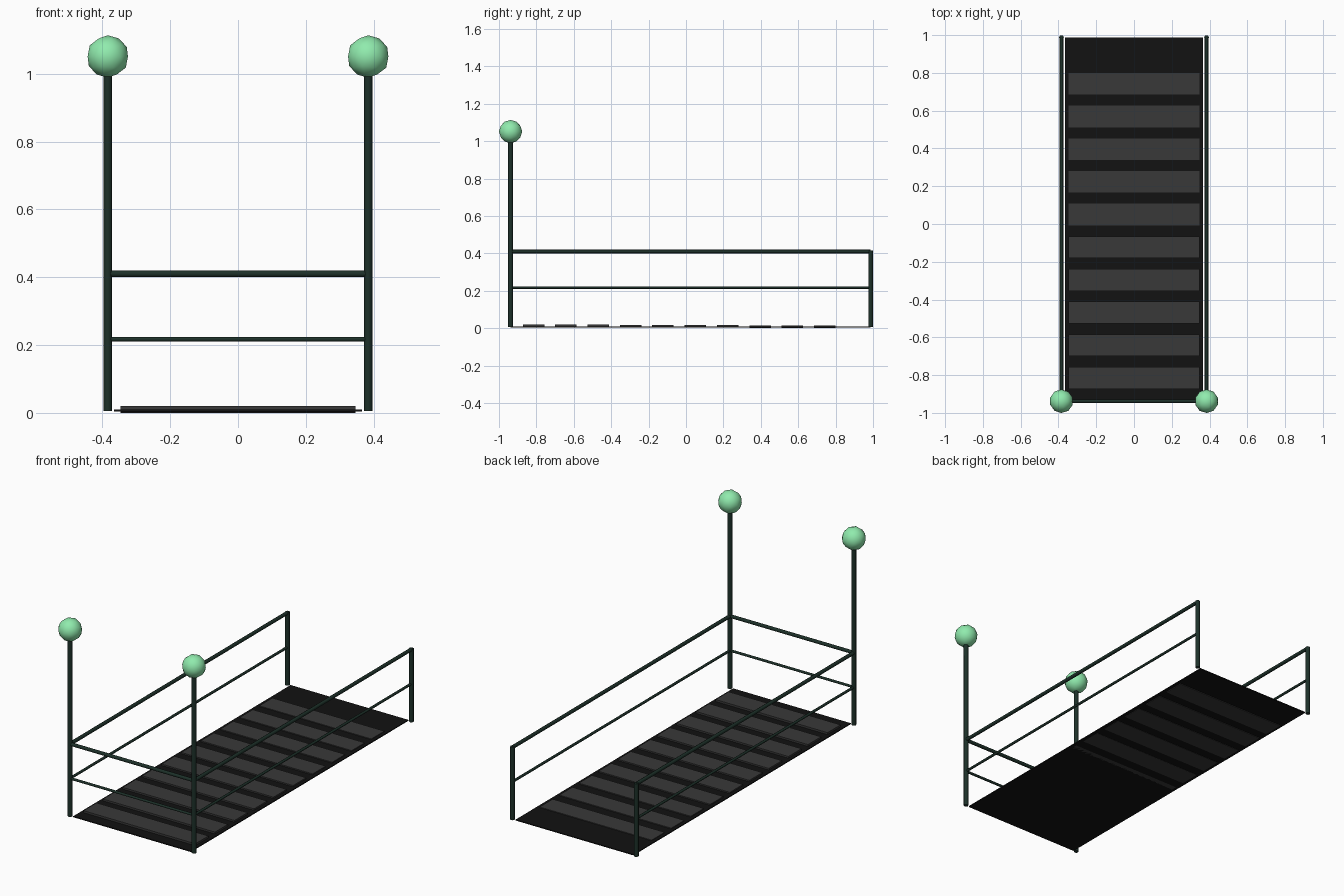
import bpy
from mathutils import Vector

if "Cube" in bpy.data.objects:
    bpy.data.objects.remove(bpy.data.objects["Cube"])


def material(name, rgb):
    m = bpy.data.materials.new(name)
    m.diffuse_color = (*rgb, 1)
    m.use_nodes = True
    m.node_tree.nodes["Principled BSDF"].inputs["Base Color"].default_value = m.diffuse_color
    return m


FRAME = material("dark_green_metal", (0.012, 0.03, 0.022))
DECK = material("black_belt", (0.006, 0.006, 0.006))
TREAD = material("grey_tread", (0.04, 0.04, 0.04))
LAMP = material("mint_glow", (0.28, 0.83, 0.42))

X = 0.384                  # post offset from the centre line
FRONT, BACK = -0.938, 0.987
RAIL_Z, MID_Z = 0.41, 0.217


def finish(name, mat, smooth=False):
    ob = bpy.context.object
    ob.name = name
    ob.data.materials.append(mat)
    if smooth:
        bpy.ops.object.shade_smooth_by_angle(angle=0.9)
    return ob


def tube(name, a, b, r):
    a, b = Vector(a), Vector(b)
    d = b - a
    bpy.ops.mesh.primitive_cylinder_add(
        vertices=8, radius=r, depth=d.length, location=(a + b) / 2,
        rotation=d.to_track_quat('Z', 'Y').to_euler())
    return finish(name, FRAME, True)


def box(name, x, y0, y1, z0, z1, mat):
    bpy.ops.mesh.primitive_cube_add(size=1, location=(0, (y0 + y1) / 2, (z0 + z1) / 2))
    bpy.context.object.scale = (2 * x, y1 - y0, z1 - z0)
    bpy.ops.object.transform_apply(location=False, rotation=False, scale=True)
    return finish(name, mat)


# Thin deck
box("deck", 0.365, FRONT, BACK, 0.004, 0.0095, DECK)

# Ten treads, each slightly lower toward the back
for i in range(10):
    y = -0.815 + i * 0.173
    z = 0.0072 - i * 0.0008
    box(f"tread_{i + 1}", 0.347, y - 0.0575, y + 0.0575, z, z + 0.0135, TREAD)

# Posts, lamp globes and side rails
for side, s in (("left", -1), ("right", 1)):
    tube(f"front_post_{side}", (s * X, FRONT, 0.006), (s * X, FRONT, 1.0), 0.0125)
    tube(f"back_post_{side}", (s * X, BACK, 0.006), (s * X, BACK, RAIL_Z + 0.005), 0.0125)
    bpy.ops.mesh.primitive_ico_sphere_add(
        subdivisions=2, radius=0.0625, location=(s * X, FRONT, 1.051))
    finish(f"lamp_globe_{side}", LAMP, True)
    tube(f"side_top_rail_{side}", (s * X, FRONT, RAIL_Z), (s * X, BACK, RAIL_Z), 0.0098)
    tube(f"side_mid_rail_{side}", (s * X, FRONT, MID_Z), (s * X, BACK, MID_Z), 0.007)

# Front rails
tube("front_top_rail", (-X, FRONT, RAIL_Z), (X, FRONT, RAIL_Z), 0.0098)
tube("front_mid_rail", (-X, FRONT, MID_Z), (X, FRONT, MID_Z), 0.007)
